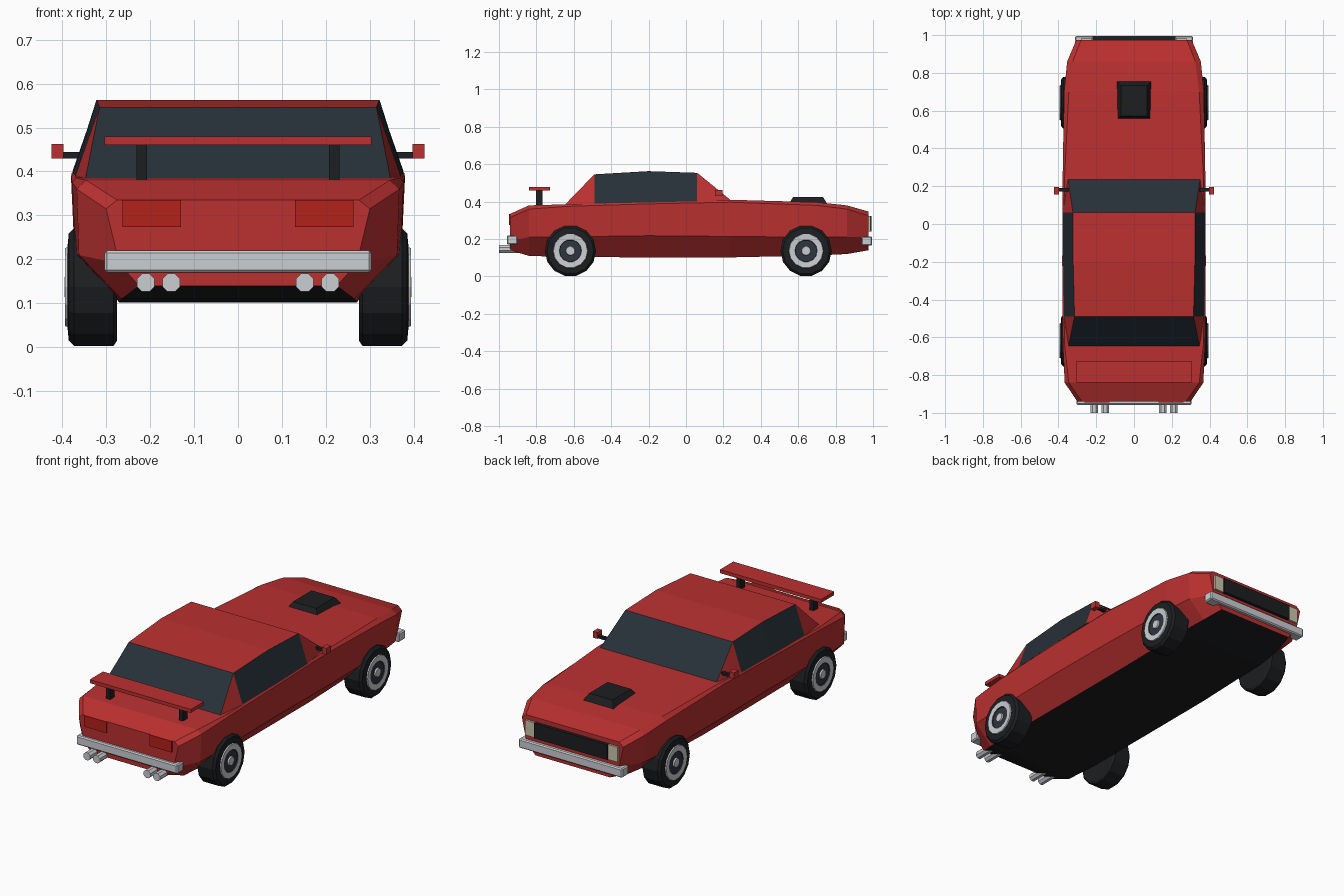
import bpy, bmesh
from math import pi
from mathutils import Matrix, Vector

if "Cube" in bpy.data.objects:
    bpy.data.objects.remove(bpy.data.objects["Cube"])


def material(name, r, g, b):
    m = bpy.data.materials.new(name)
    m.diffuse_color = (r, g, b, 1)
    m.use_nodes = True
    m.node_tree.nodes["Principled BSDF"].inputs["Base Color"].default_value = m.diffuse_color
    return m


RED = material("red_paint", 0.5, 0.03, 0.03)
BLACK = material("black", 0.012, 0.013, 0.015)
GLASS = material("dark_glass", 0.02, 0.03, 0.04)
CHROME = material("chrome", 0.6, 0.62, 0.65)
LAMP = material("red_lamp", 0.45, 0.015, 0.01)
CREAM = material("cream_lamp", 0.6, 0.57, 0.42)
SLATE = material("slate", 0.03, 0.035, 0.05)


def finish(name, bm, *mats):
    bmesh.ops.recalc_face_normals(bm, faces=bm.faces)
    me = bpy.data.meshes.new(name)
    bm.to_mesh(me)
    bm.free()
    ob = bpy.data.objects.new(name, me)
    for m in mats:
        me.materials.append(m)
    bpy.context.collection.objects.link(ob)
    return ob


def box(name, x, y, z, mat, bevel=0, taper=0):
    """Box between (min, max) ranges; taper pulls the top edges inward."""
    bm = bmesh.new()
    bmesh.ops.create_cube(bm, size=1)
    for v in bm.verts:
        t = taper if v.co.z > 0 else 0
        sx, sy = (1 if v.co.x > 0 else -1), (1 if v.co.y > 0 else -1)
        v.co = Vector((x[sx > 0] - sx * t, y[sy > 0] - sy * t, z[v.co.z > 0]))
    if bevel:
        bmesh.ops.bevel(bm, geom=bm.edges[:], offset=bevel, segments=1, affect='EDGES')
    return finish(name, bm, mat)


def pair(name, x, y, z, mat):
    box("right_" + name, x, y, z, mat)
    box("left_" + name, (-x[1], -x[0]), y, z, mat)


def lathe(name, loc, axis, profile, mats, sides):
    """Revolve (radius, distance, material index) rings around an axis, closed by end caps."""
    bm = bmesh.new()
    rot = Vector((0, 0, 1)).rotation_difference(Vector(axis)).to_matrix()
    rings = []
    for r, d, _ in profile:
        rings.append([bm.verts.new(Vector(loc) + rot @ (
            Matrix.Rotation(2 * pi * (i + 0.5) / sides, 3, 'Z') @ Vector((r, 0, d))))
            for i in range(sides)])
    for k in range(len(rings) - 1):
        a, b = rings[k], rings[k + 1]
        for i in range(sides):
            j = (i + 1) % sides
            bm.faces.new((a[i], a[j], b[j], b[i])).material_index = profile[k + 1][2]
    bm.faces.new(rings[0]).material_index = profile[0][2]
    bm.faces.new(rings[-1]).material_index = profile[-1][2]
    return finish(name, bm, *mats)


# Lower body: lofted sections (y, floor x, floor z, sill x, sill z, shoulder x, shoulder z, deck x, deck z)
sections = [
    (-0.94, 0.225, 0.14, 0.27, 0.19, 0.30, 0.315, 0.275, 0.335),
    (-0.84, 0.265, 0.11, 0.362, 0.21, 0.367, 0.36, 0.345, 0.38),
    (-0.63, 0.27, 0.104, 0.37, 0.212, 0.377, 0.375, 0.368, 0.386),
    (-0.20, 0.27, 0.102, 0.372, 0.218, 0.38, 0.388, 0.374, 0.397),
    (0.235, 0.27, 0.102, 0.372, 0.214, 0.378, 0.397, 0.368, 0.41),
    (0.70, 0.265, 0.112, 0.362, 0.21, 0.37, 0.38, 0.345, 0.397),
    (0.86, 0.25, 0.12, 0.345, 0.21, 0.354, 0.36, 0.325, 0.38),
    (0.975, 0.225, 0.14, 0.28, 0.21, 0.305, 0.325, 0.28, 0.347),
]
bm = bmesh.new()
loops = []
for y, *p in sections:
    half = list(zip(p[0::2], p[1::2]))
    pts = half + [(-x, z) for x, z in reversed(half)]
    loops.append([bm.verts.new((x, y, z)) for x, z in pts])
for a, b in zip(loops, loops[1:]):
    for i in range(8):
        j = (i + 1) % 8
        bm.faces.new((a[i], a[j], b[j], b[i])).material_index = 1 if i == 7 else 0
bm.faces.new(loops[0])
bm.faces.new(loops[-1])
finish("body", bm, RED, BLACK)

# Cabin: belt and roof points per station, glass panels front, rear and sides
stations = [(-0.49, 0.37, 0.390, 0.315, 0.546), (-0.20, 0.375, 0.396, 0.322, 0.563),
            (0.06, 0.376, 0.402, 0.323, 0.554)]
bm = bmesh.new()


def both(x, y, z):
    return bm.verts.new((x, y, z)), bm.verts.new((-x, y, z))


belt = [both(bx, y, bz) for y, bx, bz, rx, rz in stations]
roof = [both(rx, y, rz) for y, bx, bz, rx, rz in stations]
tail, nose = both(0.347, -0.647, 0.384), both(0.35, 0.238, 0.409)
for k in range(2):
    bm.faces.new((*roof[k], *reversed(roof[k + 1])))
    for s in range(2):
        bm.faces.new((belt[k][s], belt[k + 1][s], roof[k + 1][s], roof[k][s])).material_index = 1
for end, k in ((tail, 0), (nose, 2)):
    bm.faces.new((*end, *reversed(roof[k]))).material_index = 1
    for s in range(2):
        bm.faces.new((end[s], belt[k][s], roof[k][s]))
finish("cabin", bm, RED, GLASS)

# Wheels: tyre, bright rim ring, dark disc and hub
wheel = [(0.125, 0.0, 0), (0.137, 0.008, 0), (0.137, 0.098, 0), (0.125, 0.11, 0), (0.093, 0.113, 0),
         (0.091, 0.119, 1), (0.060, 0.117, 1), (0.058, 0.112, 2), (0.025, 0.112, 2),
         (0.023, 0.12, 1)]
for end, y in (("rear", -0.618), ("front", 0.642)):
    for side, s in (("right", 1), ("left", -1)):
        lathe(f"{end}_{side}_wheel", (s * 0.275, y, 0.137), (s, 0, 0), wheel,
              (BLACK, CHROME, SLATE), 14)

# Bumpers
box("rear_bumper", (-0.304, 0.304), (-0.957, -0.90), (0.17, 0.22), CHROME, 0.006)
box("front_bumper", (-0.312, 0.312), (0.937, 0.995), (0.165, 0.215), CHROME, 0.006)

# Front grille and headlights
box("grille", (-0.22, 0.22), (0.96, 0.992), (0.24, 0.322), BLACK)
pair("headlight", (0.222, 0.278), (0.96, 0.986), (0.24, 0.322), CREAM)

# Tail lights and twin exhausts
pair("tail_light", (0.13, 0.263), (-0.946, -0.925), (0.274, 0.335), LAMP)
for i, x in enumerate((-0.21, -0.152, 0.152, 0.21)):
    lathe(f"exhaust_pipe_{i + 1}", (x, -0.85, 0.147), (0, -1, 0),
          [(0.022, 0, 0), (0.022, 0.15, 0)], (CHROME,), 8)

# Hood scoop
box("hood_scoop", (-0.095, 0.095), (0.548, 0.757), (0.385, 0.426), BLACK, 0, 0.025)

# Rear wing
box("wing", (-0.304, 0.304), (-0.84, -0.726), (0.46, 0.479), RED)
pair("wing_post", (0.207, 0.231), (-0.803, -0.766), (0.37, 0.465), BLACK)

# Door mirrors
pair("mirror_arm", (0.34, 0.40), (0.172, 0.19), (0.43, 0.444), BLACK)
pair("mirror", (0.397, 0.424), (0.155, 0.195), (0.429, 0.463), RED)
